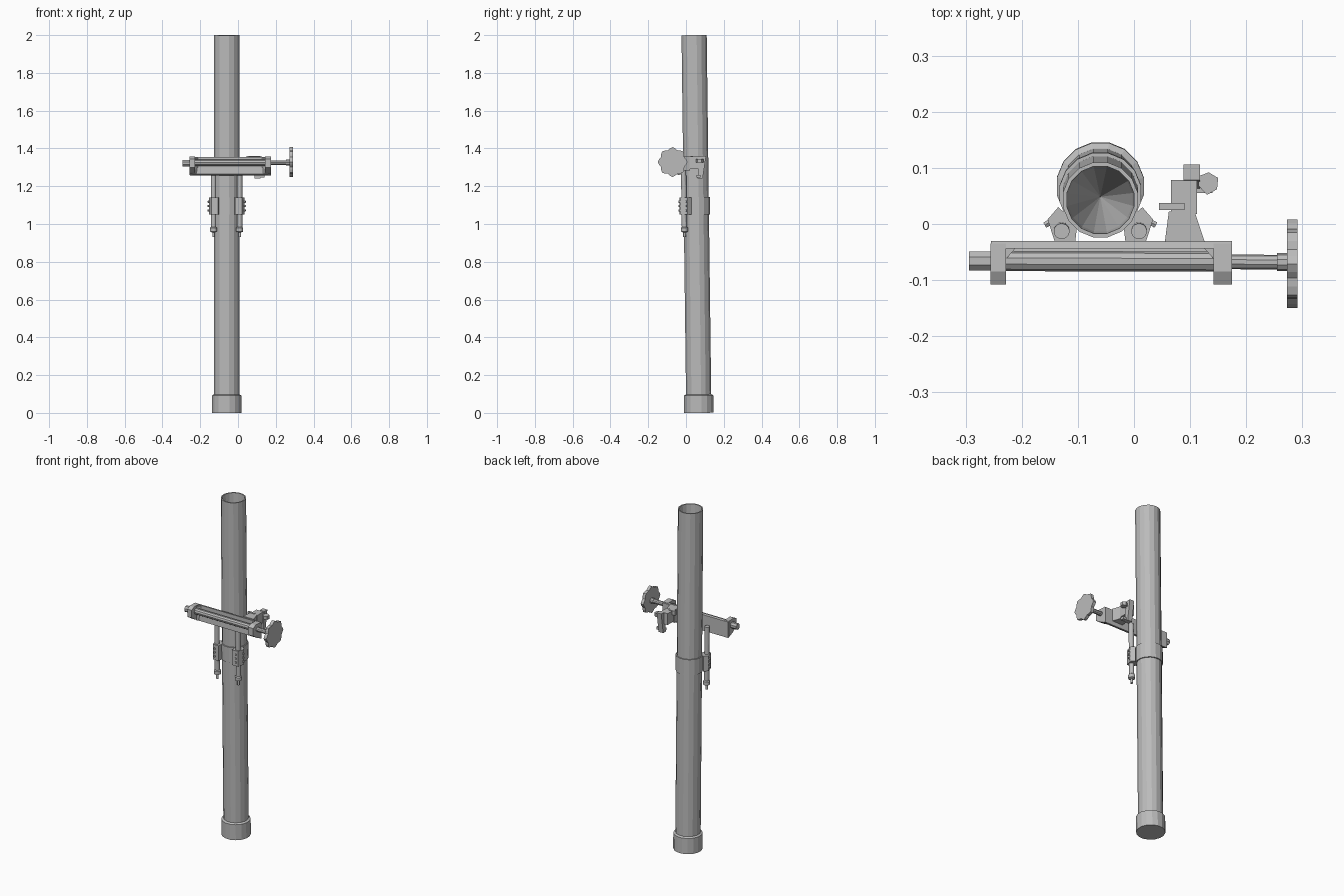
import bpy, bmesh, math
from mathutils import Vector

cube = bpy.data.objects.get("Cube")
if cube:
    bpy.data.objects.remove(cube, do_unlink=True)

metal = bpy.data.materials.new("grey_metal")
metal.use_nodes = True
GREY = (0.5, 0.5, 0.5, 1)
metal.diffuse_color = GREY
metal.node_tree.nodes["Principled BSDF"].inputs["Base Color"].default_value = GREY


def finish(name, bm):
    bmesh.ops.recalc_face_normals(bm, faces=bm.faces)
    mesh = bpy.data.meshes.new(name)
    bm.to_mesh(mesh)
    bm.free()
    mesh.materials.append(metal)
    obj = bpy.data.objects.new(name, mesh)
    bpy.context.collection.objects.link(obj)
    return obj


def lathe(name, start, end, profile, sides=16):
    """Spin (radius, distance) pairs around the line from start to end."""
    start, end = Vector(start), Vector(end)
    axis = (end - start).normalized()
    turn = Vector((0, 0, 1)).rotation_difference(axis)
    bm = bmesh.new()
    rings = []
    for r, d in profile:
        count = sides if r > 0 else 1
        rings.append([bm.verts.new(start + turn @ Vector((
            r * math.cos(math.tau * (i + 0.5) / sides),
            r * math.sin(math.tau * (i + 0.5) / sides), d))) for i in range(count)])
    for a, b in zip(rings, rings[1:]):
        for i in range(sides):
            j = (i + 1) % sides
            if len(b) == 1:
                bm.faces.new((a[i], a[j], b[0]))
            else:
                bm.faces.new((a[i], a[j], b[j], b[i]))
    for ring in (rings[0], rings[-1]):
        if len(ring) > 1:
            bm.faces.new(ring)
    return finish(name, bm)


def rod(name, start, end, radius, sides=10):
    length = (Vector(end) - Vector(start)).length
    return lathe(name, start, end, [(radius, 0), (radius, length)], sides)


def prism(name, outline, low, high, axis="z", lean=0):
    """Extrude an outline along z (x, y points) or along x (y, z points)."""
    bm = bmesh.new()
    ends = []
    for h in (low, high):
        if axis == "z":
            ends.append([bm.verts.new((p, q + lean * (h - low), h)) for p, q in outline])
        else:
            ends.append([bm.verts.new((h, p, q)) for p, q in outline])
    for end in ends:
        bm.faces.new(end)
    n = len(outline)
    for i in range(n):
        j = (i + 1) % n
        bm.faces.new((ends[0][i], ends[0][j], ends[1][j], ends[1][i]))
    return finish(name, bm)


def box(name, x0, x1, y0, y1, z0, z1, lean=0):
    return prism(name, [(x0, y0), (x1, y0), (x1, y1), (x0, y1)], z0, z1, lean=lean)


# Leaning barrel with a tapering bore, base cap and clamp band
BX = -0.06


def on_axis(z):
    return Vector((BX, 0.068 - 0.0125 * z, z))


lathe("barrel", on_axis(0.05), on_axis(2),
      [(0.068, 0), (0.068, 1.95), (0.061, 1.95), (0.058, 1.88), (0, 1.5)])
lathe("base_cap", on_axis(0), on_axis(0.1),
      [(0.079, 0), (0.079, 0.092), (0.069, 0.098)])
rod("clamp_band", on_axis(1.05), on_axis(1.142), 0.074, 16)

# Recoil cylinders, one on each side of the barrel
for side, tag in ((-1, "right"), (1, "left")):
    x = BX + side * 0.069
    lathe(tag + "_recoil_cylinder", (x, -0.008, 0.93), (x, -0.013, 1.3),
          [(0.007, 0), (0.007, 0.025), (0.019, 0.03), (0.019, 0.05),
           (0.014, 0.055), (0.014, 0.37)])
    # Clamp block, slanted towards the barrel
    prism(tag + "_clamp_block",
          [(x - side * 0.024, -0.034), (x + side * 0.012, -0.032),
           (x + side * 0.025, 0.008), (x + side * 0.006, 0.03),
           (x - side * 0.028, 0.0)], 1.05, 1.14)
    for z in (1.072, 1.095, 1.118):
        rod(tag + "_clamp_bolt", (x, -0.028, z), (x, -0.039, z), 0.006, 6)
        rod(tag + "_side_bolt", (x + side * 0.012, 0.008, z),
            (x + side * 0.03, -0.002, z), 0.006, 6)

# Yoke: leaning back plate, lower lip and two end brackets
prism("yoke_plate", [(-0.044, 1.262), (-0.03, 1.258), (-0.03, 1.352), (-0.044, 1.355)],
      -0.255, 0.175, "x")
prism("yoke_lower_lip", [(-0.052, 1.265), (-0.034, 1.258), (-0.034, 1.298), (-0.05, 1.3)],
      -0.24, 0.16, "x")
bracket = [(-0.035, 1.26), (-0.07, 1.275), (-0.108, 1.3), (-0.108, 1.345),
           (-0.085, 1.357), (-0.035, 1.355)]
for x0, x1, tag in ((-0.256, -0.228, "right"), (0.142, 0.175, "left")):
    prism(tag + "_yoke_bracket", bracket, x0, x1, "x")
    s = 1 if tag == "right" else -1
    inner = x1 if s == 1 else x0
    prism(tag + "_bracket_gusset", [(inner, -0.04), (inner + s * 0.018, -0.042),
                                    (inner, -0.062)], 1.268, 1.35)

# Traversing screw, guide sleeve and end nut
rod("traverse_screw", (-0.25, -0.066, 1.325), (0.285, -0.068, 1.325), 0.013, 10)
rod("screw_sleeve", (-0.24, -0.066, 1.325), (0.15, -0.067, 1.325), 0.018, 10)
rod("screw_end_nut", (-0.294, -0.066, 1.322), (-0.25, -0.066, 1.322), 0.018, 8)

# Scalloped handwheel
wheel = []
for i in range(32):
    a = math.tau * i / 32
    r = 0.073 + 0.006 * math.cos(8 * a)
    wheel.append((-0.071 + r * math.cos(a), 1.328 + r * math.sin(a)))
prism("handwheel", wheel, 0.273, 0.291, "x")
rod("handwheel_hub", (0.255, -0.068, 1.325), (0.275, -0.068, 1.325), 0.016, 10)

# Sight mount on the back of the yoke
prism("sight_bracket", [(0.055, -0.032), (0.126, -0.032), (0.108, 0.022), (0.062, 0.022)],
      1.283, 1.358)
box("sight_block", 0.066, 0.112, 0.018, 0.078, 1.29, 1.357)
box("sight_post", 0.088, 0.118, 0.06, 0.088, 1.24, 1.36, lean=0.15)
prism("sight_clamp_arm", [(0.115, 0.068), (0.13, 0.052), (0.148, 0.062),
                          (0.15, 0.082), (0.133, 0.092), (0.115, 0.085)], 1.325, 1.345)
box("sight_lower_latch", 0.09, 0.14, 0.055, 0.078, 1.245, 1.26)
box("sight_lever", 0.045, 0.09, 0.025, 0.037, 1.335, 1.36)
